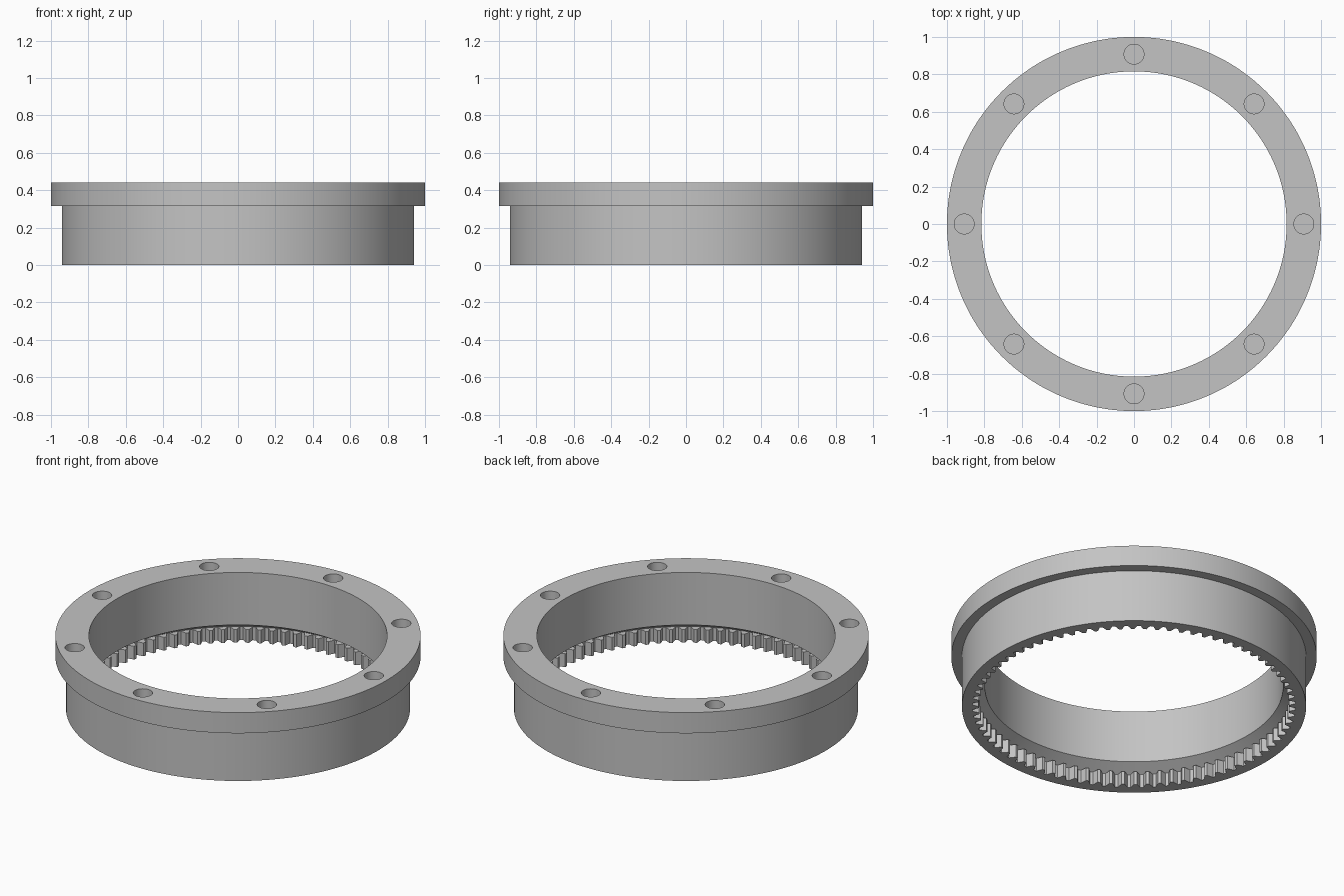
import bpy, bmesh
from math import cos, sin, pi, radians
from mathutils import Matrix, Vector

cube = bpy.data.objects.get("Cube")
if cube:
    bpy.data.objects.remove(cube, do_unlink=True)

TEETH, STEPS = 80, 8
SEGMENTS = TEETH * STEPS
TIP, ROOT, TOOTH_TOP = 0.85, 0.885, 0.08
HOLES, HOLE_CIRCLE, HOLE_RADIUS, HOLE_DEPTH = 8, 0.908, 0.053, 0.1
HEIGHT = 0.44

metal = bpy.data.materials.new("plain grey")
metal.use_nodes = True
grey = (0.55, 0.55, 0.55, 1)
metal.diffuse_color = grey
metal.node_tree.nodes["Principled BSDF"].inputs["Base Color"].default_value = grey


def make_object(name, bm):
    bmesh.ops.recalc_face_normals(bm, faces=bm.faces)
    mesh = bpy.data.meshes.new(name)
    bm.to_mesh(mesh)
    bm.free()
    mesh.materials.append(metal)
    obj = bpy.data.objects.new(name, mesh)
    bpy.context.collection.objects.link(obj)
    return obj


def tooth_radius(angle):
    """Internal teeth with flat tips and roots and sloping flanks."""
    wave = max(-1, min(1, 1.5 * cos(TEETH * angle)))
    return (TIP + ROOT) / 2 - wave * (ROOT - TIP) / 2


# Cross-section of the ring: sleeve, flange, bore, undercut, then teeth
profile = [
    (0.942, 0), (0.942, 0.315), (1, 0.315), (1, HEIGHT),
    (0.816, HEIGHT), (0.816, 0.123), (ROOT + 0.003, TOOTH_TOP),
    (tooth_radius, TOOTH_TOP), (tooth_radius, 0),
]
bm = bmesh.new()
loops = []
for radius, z in profile:
    loop = []
    for i in range(SEGMENTS):
        a = 2 * pi * i / SEGMENTS
        r = radius(a) if callable(radius) else radius
        loop.append(bm.verts.new((r * cos(a), r * sin(a), z)))
    loops.append(loop)
for k, lower in enumerate(loops):
    upper = loops[(k + 1) % len(loops)]
    for i in range(SEGMENTS):
        j = (i + 1) % SEGMENTS
        bm.faces.new((lower[i], lower[j], upper[j], upper[i]))
ring = make_object("toothed_flange_ring", bm)

# Blind bolt holes in the flange
bm = bmesh.new()
for i in range(HOLES):
    a = 2 * pi * i / HOLES
    centre = Vector((HOLE_CIRCLE * cos(a), HOLE_CIRCLE * sin(a), HEIGHT))
    bmesh.ops.create_cone(bm, cap_ends=True, segments=48, radius1=HOLE_RADIUS,
                          radius2=HOLE_RADIUS, depth=2 * HOLE_DEPTH,
                          matrix=Matrix.Translation(centre))
cutter = make_object("bolt_hole_cutter", bm)
cutter.hide_render = True

cut = ring.modifiers.new("bolt holes", "BOOLEAN")
cut.operation = "DIFFERENCE"
cut.solver = "EXACT"
cut.object = cutter

bpy.ops.object.select_all(action="DESELECT")
bpy.context.view_layer.objects.active = ring
ring.select_set(True)
bpy.ops.object.modifier_apply(modifier=cut.name)
bpy.data.objects.remove(cutter, do_unlink=True)
bpy.ops.object.shade_smooth_by_angle(angle=radians(30))
